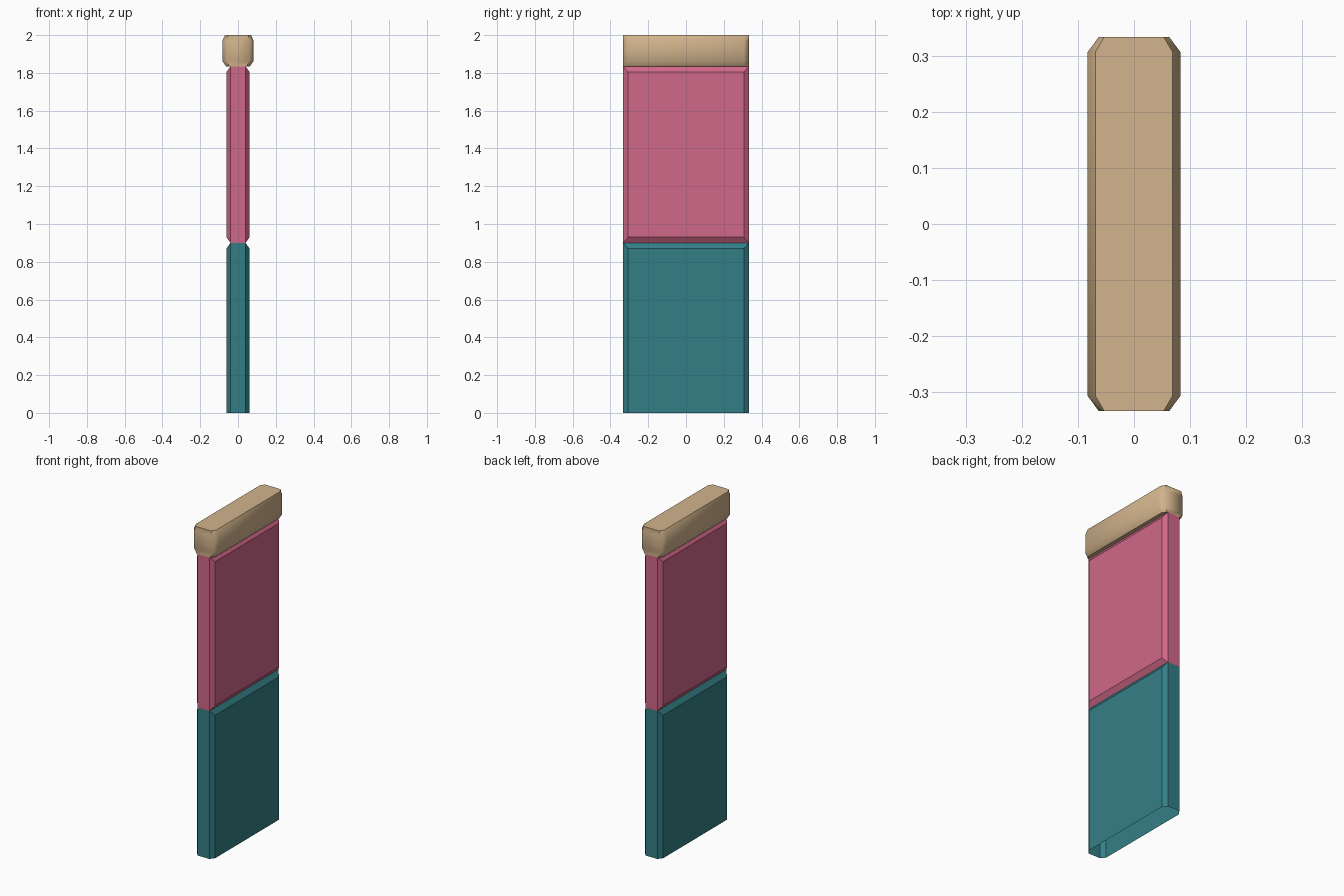
import bpy, bmesh, math

if "Cube" in bpy.data.objects:
    bpy.data.objects.remove(bpy.data.objects["Cube"])

HALF = 0.333   # half length of the wall along y
INNER = 0.306  # where the corner chamfers start


def material(name, rgb):
    m = bpy.data.materials.new(name)
    m.diffuse_color = (*rgb, 1.0)
    m.use_nodes = True
    m.node_tree.nodes["Principled BSDF"].inputs["Base Color"].default_value = m.diffuse_color
    return m


teal = material("teal", (0.034, 0.209, 0.238))
pink = material("pink", (0.638, 0.138, 0.250))
tan = material("tan", (0.645, 0.456, 0.262))


def octagon(side, end):
    """Plan outline: long sides at x = side, flat ends reaching x = end."""
    return [(side, -INNER), (side, INNER), (end, HALF), (-end, HALF),
            (-side, INNER), (-side, -INNER), (-end, -HALF), (end, -HALF)]


def make_object(name, bm, mat, smooth=None):
    bmesh.ops.remove_doubles(bm, verts=bm.verts[:], dist=1e-5)
    bmesh.ops.recalc_face_normals(bm, faces=bm.faces[:])
    mesh = bpy.data.meshes.new(name)
    bm.to_mesh(mesh)
    bm.free()
    mesh.materials.append(mat)
    ob = bpy.data.objects.new(name, mesh)
    bpy.context.collection.objects.link(ob)
    if smooth:
        bpy.ops.object.select_all(action='DESELECT')
        ob.select_set(True)
        bpy.context.view_layer.objects.active = ob
        bpy.ops.object.shade_smooth_by_angle(angle=math.radians(smooth))


def wall_panel(name, z0, z1, bevel_low, mat):
    """Hollow panel: a raised field on each long side, flat ends, open inside."""
    bm = bmesh.new()
    rim, field = 0.04, 0.061
    f0 = z0 + (0.03 if bevel_low else 0)
    f1 = z1 - 0.03

    def face(pts):
        bm.faces.new([bm.verts.new(p) for p in pts])

    for s in (-1, 1):
        outer = [(s * rim, -HALF, z0), (s * rim, HALF, z0),
                 (s * rim, HALF, z1), (s * rim, -HALF, z1)]
        inner = [(s * field, -INNER, f0), (s * field, INNER, f0),
                 (s * field, INNER, f1), (s * field, -INNER, f1)]
        face(inner)
        # sloped border (the foot of the wall has none)
        for i in range(0 if bevel_low else 1, 4):
            j = (i + 1) % 4
            face([outer[i], outer[j], inner[j], inner[i]])
        # flat end
        face([(-rim, s * HALF, z0), (rim, s * HALF, z0),
              (rim, s * HALF, z1), (-rim, s * HALF, z1)])
    make_object(name, bm, mat)


# Two stacked wall panels
wall_panel("lower_wall_panel", 0.0, 0.90, False, teal)
wall_panel("upper_wall_panel", 0.90, 1.835, True, pink)

# Rounded cap rail: lofted octagon rings
bm = bmesh.new()
rings = []
for z, side, end in ((1.835, 0.063, 0.045), (1.865, 0.083, 0.063),
                     (1.97, 0.083, 0.063), (2.0, 0.069, 0.053)):
    rings.append([bm.verts.new((x, y, z)) for x, y in octagon(side, end)])
for a, b in zip(rings, rings[1:]):
    for i in range(8):
        j = (i + 1) % 8
        bm.faces.new((a[i], a[j], b[j], b[i]))
bm.faces.new(rings[0][::-1])
bm.faces.new(rings[-1])
make_object("cap_rail", bm, tan, smooth=55)
